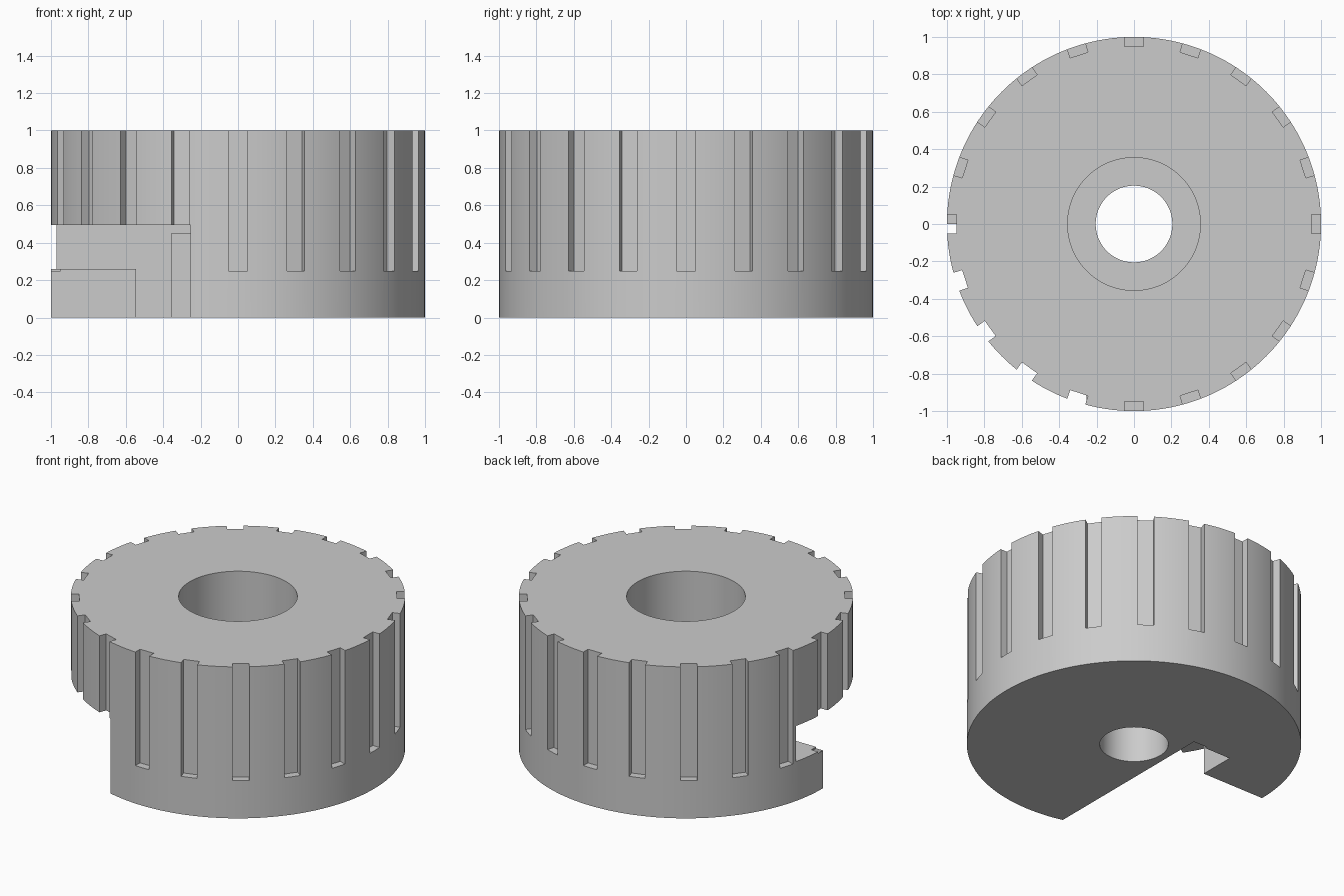
import bpy, bmesh, math
from mathutils import Matrix

if "Cube" in bpy.data.objects:
    bpy.data.objects.remove(bpy.data.objects["Cube"], do_unlink=True)

SEGMENTS = 160
NOTCHES = 20


def make_object(name, bm):
    bmesh.ops.recalc_face_normals(bm, faces=bm.faces)
    mesh = bpy.data.meshes.new(name)
    bm.to_mesh(mesh)
    bm.free()
    obj = bpy.data.objects.new(name, mesh)
    bpy.context.scene.collection.objects.link(obj)
    return obj


def add_box(bm, x, y, z, turn=0.0):
    """Box from (low, high) ranges, turned about the z axis."""
    spans = (x, y, z)
    centre = [(low + high) / 2 for low, high in spans]
    size = [high - low for low, high in spans]
    matrix = (Matrix.Rotation(turn, 4, "Z") @ Matrix.Translation(centre)
              @ Matrix.Diagonal((*size, 1)))
    bmesh.ops.create_cube(bm, size=1, matrix=matrix)


def cut(target, bm):
    """Subtract the boxes in bm from the target and discard the cutter."""
    cutter = make_object("cutter", bm)
    cutter.hide_render = True
    mod = target.modifiers.new("cut", "BOOLEAN")
    mod.operation, mod.solver, mod.object = "DIFFERENCE", "EXACT", cutter
    graph = bpy.context.evaluated_depsgraph_get()
    result = bpy.data.meshes.new_from_object(target.evaluated_get(graph))
    target.modifiers.clear()
    target.data = result
    bpy.data.objects.remove(cutter, do_unlink=True)


# Turned body: outer wall, top, wide upper bore, shoulder and narrow lower bore
profile = [(1, 0), (1, 1), (.355, 1), (.355, .55), (.205, .55), (.205, 0)]
bm = bmesh.new()
rings = []
for radius, height in profile:
    rings.append([bm.verts.new((radius * math.cos(math.tau * i / SEGMENTS),
                                radius * math.sin(math.tau * i / SEGMENTS), height))
                  for i in range(SEGMENTS)])
for a, b in zip(rings, rings[1:] + rings[:1]):
    for i in range(SEGMENTS):
        j = (i + 1) % SEGMENTS
        bm.faces.new((a[i], a[j], b[j], b[i]))
knob = make_object("grip_knob", bm)

# Grip notches around the rim
bm = bmesh.new()
for i in range(NOTCHES):
    add_box(bm, (.95, 1.1), (-.05, .05), (.25, 1.1), math.tau * i / NOTCHES)
cut(knob, bm)

# Stepped undercut in one quarter of the base, with a shallow wall recess
undercut = [
    ((-.545, -.255), (-1.2, .24), (-.1, .495)),
    ((-1.2, -.4), (-1.2, 0), (-.1, .495)),
    ((-1.2, -.4), (-1.2, .24), (.26, .495)),
    ((-.355, -.255), (.1, .255), (-.1, .45)),
]
for x, y, z in undercut:
    bm = bmesh.new()
    add_box(bm, x, y, z)
    cut(knob, bm)

# Plain grey finish
grey = bpy.data.materials.new("light_grey")
grey.use_nodes = True
colour = (.6, .6, .6, 1)
grey.diffuse_color = colour
grey.node_tree.nodes["Principled BSDF"].inputs["Base Color"].default_value = colour
knob.data.materials.clear()
knob.data.materials.append(grey)

bpy.ops.object.select_all(action="DESELECT")
knob.select_set(True)
bpy.context.view_layer.objects.active = knob
bpy.ops.object.shade_smooth_by_angle(angle=math.radians(25))
